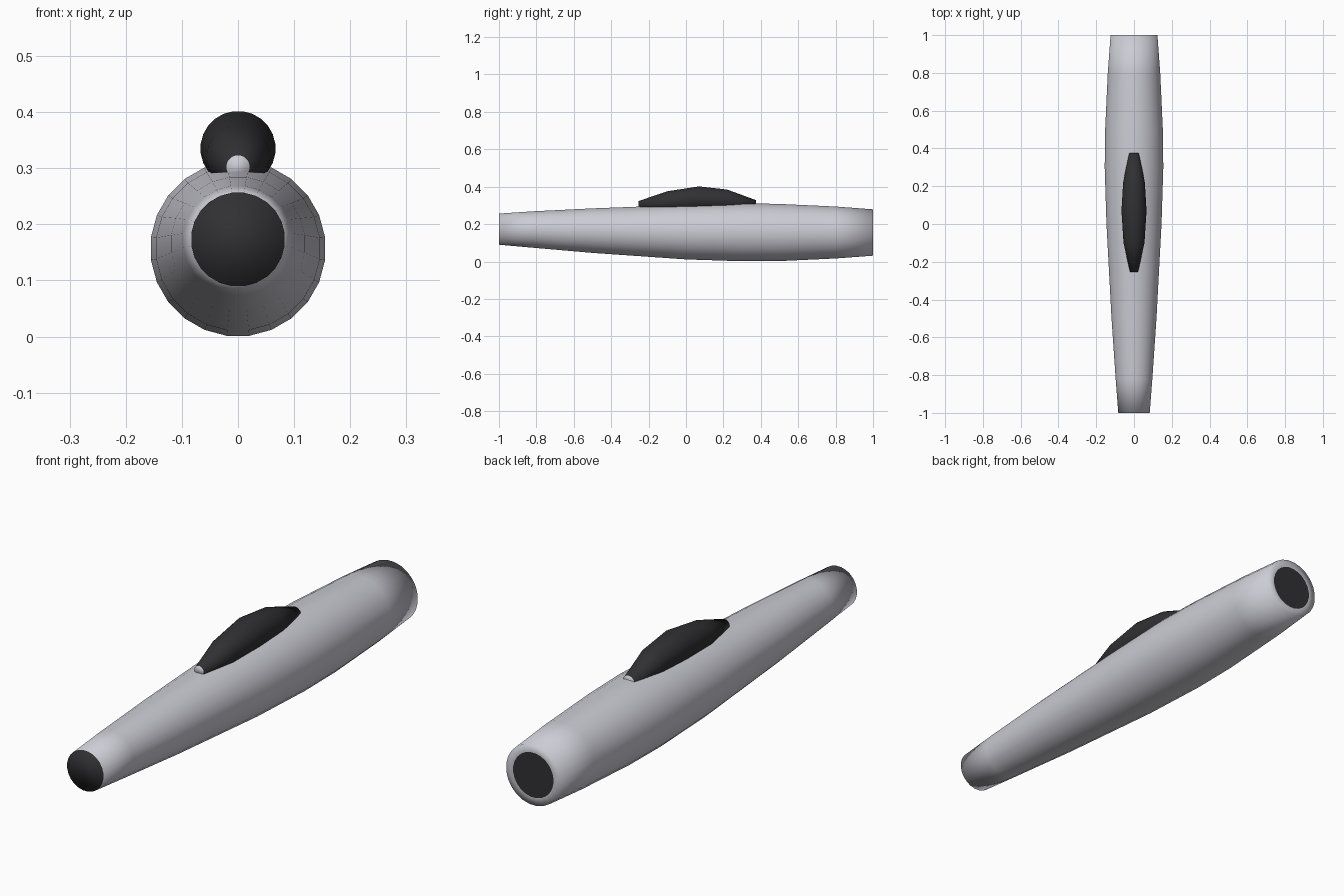
import bpy, bmesh, math

if "Cube" in bpy.data.objects:
    bpy.data.objects.remove(bpy.data.objects["Cube"])


def mat(name, v):
    m = bpy.data.materials.new(name)
    m.diffuse_color = (v, v, v * 1.1, 1)
    m.use_nodes = True
    m.node_tree.nodes["Principled BSDF"].inputs["Base Color"].default_value = m.diffuse_color
    return m


dark = mat("dark_panel", 0.03)
grey = mat("light_metal", 0.6)


def loft(name, rings, sides, mats, dark_bands=(), caps=(0, 0)):
    """Skin circular rings (y, centre z, radius) along the y axis."""
    bm = bmesh.new()
    loops = []
    for y, z, r in rings:
        loops.append([bm.verts.new((r * math.sin((i + 0.5) * math.tau / sides), y,
                                    z + r * math.cos((i + 0.5) * math.tau / sides)))
                      for i in range(sides)])
    for k, (a, b) in enumerate(zip(loops, loops[1:])):
        for i in range(sides):
            j = (i + 1) % sides
            f = bm.faces.new((a[i], a[j], b[j], b[i]))
            f.material_index = 1 if k in dark_bands else 0
    for loop, idx in zip((loops[0], loops[-1]), caps):
        bm.faces.new(loop).material_index = idx
    for f in bm.faces:
        f.smooth = True
    bmesh.ops.recalc_face_normals(bm, faces=bm.faces[:])
    me = bpy.data.meshes.new(name)
    bm.to_mesh(me)
    bm.free()
    for m in mats:
        me.materials.append(m)
    ob = bpy.data.objects.new(name, me)
    bpy.context.collection.objects.link(ob)
    return ob


# Fuselage tube with dark intake at the nose and dark nozzle disc at the tail
loft("fuselage",
     [(-1, .173, .084), (-.82, .171, .098), (-.5, .165, .120), (0, .157, .147),
      (.3, .1565, .1565), (.5, .155, .154), (.8, .155, .140), (1, .155, .125), (1, .155, .093)],
     24, (grey, dark), caps=(1, 1))

# Canopy: tapered pod half sunk into the fuselage, grey at its ends
loft("canopy",
     [(-.255, .302, .021), (-.10, .320, .056), (.07, .335, .067),
      (.22, .327, .058), (.375, .302, .026)],
     24, (grey, dark), dark_bands=range(4), caps=(0, 0))
